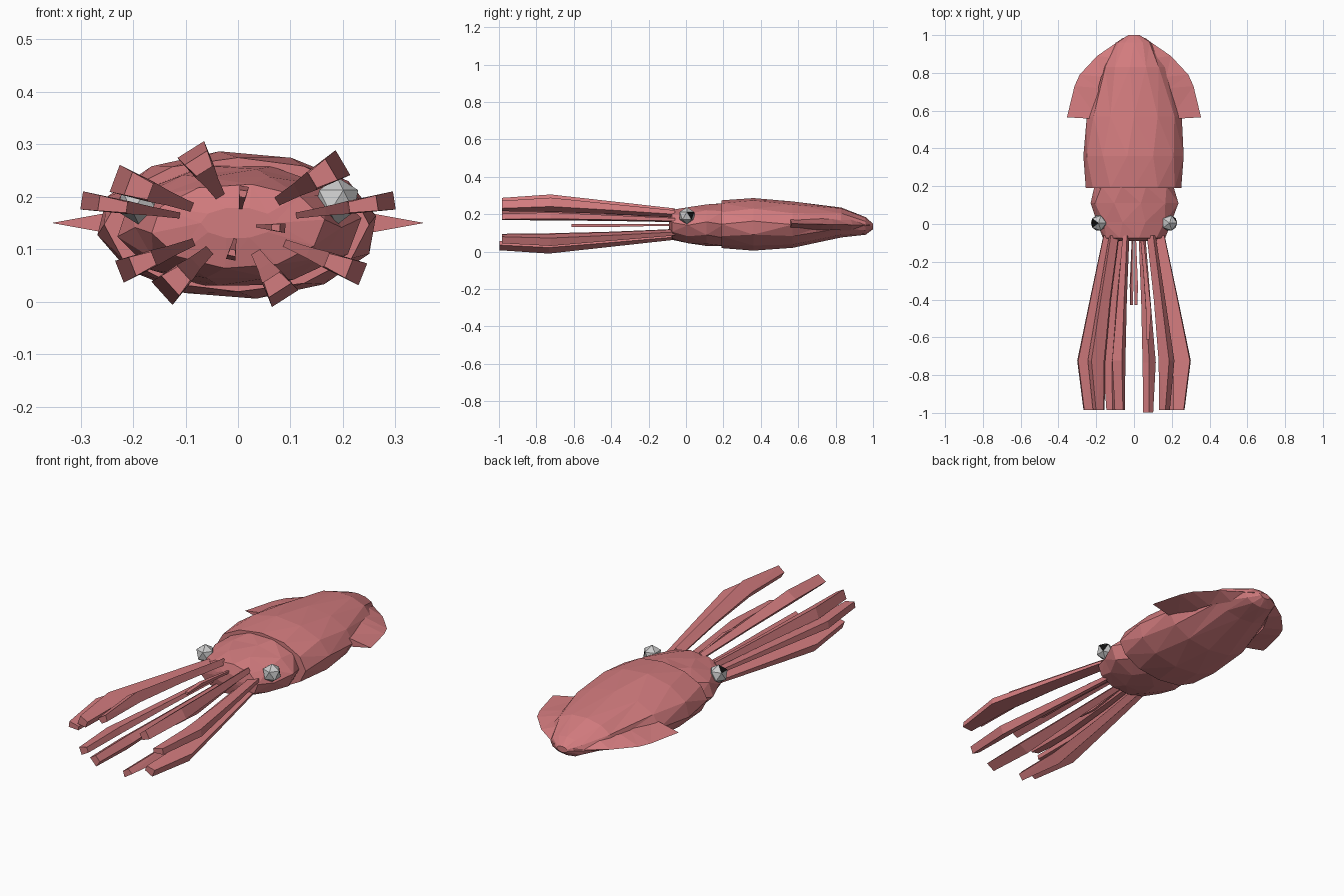
import bpy, bmesh, math, random
from mathutils import Vector

if "Cube" in bpy.data.objects:
    bpy.data.objects.remove(bpy.data.objects["Cube"])

random.seed(4)


def material(name, rgb):
    m = bpy.data.materials.new(name)
    m.diffuse_color = (*rgb, 1)
    m.use_nodes = True
    m.node_tree.nodes["Principled BSDF"].inputs["Base Color"].default_value = m.diffuse_color
    return m


skin = material("skin", (0.65, 0.20, 0.21))
pale = material("eye_grey", (0.6, 0.62, 0.62))
black = material("pupil_black", (0.005, 0.005, 0.005))


def finish(name, bm, mats):
    bmesh.ops.recalc_face_normals(bm, faces=bm.faces)
    mesh = bpy.data.meshes.new(name)
    bm.to_mesh(mesh)
    bm.free()
    for m in mats:
        mesh.materials.append(m)
    ob = bpy.data.objects.new(name, mesh)
    bpy.context.collection.objects.link(ob)
    return ob


def loft(name, rings, triangulate=True):
    """Skin a closed, capped surface over equal-sized rings of points."""
    bm = bmesh.new()
    loops = [[bm.verts.new(p) for p in ring] for ring in rings]
    n = len(loops[0])
    for a, b in zip(loops, loops[1:]):
        for i in range(n):
            j = (i + 1) % n
            bm.faces.new((a[i], a[j], b[j], b[i]))
    bm.faces.new(loops[0])
    bm.faces.new(loops[-1])
    if triangulate:
        bmesh.ops.triangulate(bm, faces=[f for f in bm.faces if len(f.verts) == 4])
    return finish(name, bm, [skin])


def oval_rings(stations, sides, jitter):
    """Stations are (y, half width, bottom z, top z)."""
    rings = []
    for k, (y, w, z0, z1) in enumerate(stations):
        ring = []
        for i in range(sides):
            a = math.tau * (i + 0.25 * (k % 2)) / sides
            s = 1 + random.uniform(-jitter, jitter)
            ring.append((w * s * math.cos(a), y,
                         (z0 + z1) / 2 + (z1 - z0) / 2 * s * math.sin(a)))
        rings.append(ring)
    return rings


# Mantle
loft("mantle", oval_rings([
    (0.19, 0.252, 0.018, 0.276), (0.36, 0.268, 0.005, 0.286),
    (0.57, 0.25, 0.022, 0.268), (0.83, 0.165, 0.075, 0.236),
    (0.96, 0.095, 0.09, 0.185), (1.0, 0.03, 0.12, 0.15)], 12, 0.015))

# Head
loft("head", oval_rings([
    (-0.09, 0.07, 0.12, 0.18), (-0.075, 0.165, 0.062, 0.225),
    (0.01, 0.198, 0.04, 0.243), (0.11, 0.235, 0.028, 0.255),
    (0.2, 0.21, 0.025, 0.265)], 10, 0.015))

# Fins, as wedges that thin out to the edge
edge = [(0.565, 0.355), (0.73, 0.315), (0.79, 0.288),
        (0.89, 0.195), (0.955, 0.10), (0.985, 0.06)]
for side, label in ((-1, "left"), (1, "right")):
    rings = []
    for y, x in edge:
        xi, t = min(0.19, 0.6 * x), 0.03 if y < 0.9 else 0.018
        z = 0.15 - 0.02 * (y - 0.565)
        rings.append([(side * xi, y - 0.01, z + t), (side * x, y, z),
                      (side * xi, y - 0.01, z - t)])
    loft(label + "_fin", rings)

# Eyes, with a pupil facet facing out, back and up
for side, label in ((-1, "left"), (1, "right")):
    bm = bmesh.new()
    bmesh.ops.create_icosphere(bm, subdivisions=1, radius=0.046)
    look = Vector((side * 0.72, 0.35, 0.45))
    bm.normal_update()
    max(bm.faces, key=lambda f: f.normal.dot(look)).material_index = 1
    bmesh.ops.translate(bm, verts=bm.verts, vec=(side * 0.188, 0.005, 0.192))
    finish(label + "_eye", bm, [pale, black])

# Arms: flat-sided straps that flare outward, widest at 70 percent length
CENTRE = Vector((0, 0, 0.147))


def arm(name, x, z, width, length=1.0):
    d = Vector((x, 0, z)) - CENTRE
    t = Vector((-d.z, 0, d.x)).normalized()
    rings = []
    # (y, outer reach, inner reach, width factor)
    for y, outer, inner, w in ((-0.06, 0.54, 0.36, 0.45), (-0.4, 0.78, 0.56, 0.7),
                               (-0.72, 1.0, 0.7, 1.0), (-0.98, 0.89, 0.71, 0.85)):
        yy = -0.06 + (y + 0.06) * length
        h = t * width * w / 2
        ring = [CENTRE + d * outer + h, CENTRE + d * outer - h,
                CENTRE + d * inner - h * 0.7, CENTRE + d * inner + h * 0.7]
        rings.append([(p.x, yy, p.z) for p in ring])
    loft(name, rings)


tips = [(-0.09, 0.290, 0.06), (-0.235, 0.235, 0.055), (-0.298, 0.193, 0.035),
        (0.298, 0.193, 0.035), (0.20, 0.265, 0.055), (0.238, 0.052, 0.045),
        (0.09, 0.006, 0.06), (-0.145, 0.016, 0.06), (-0.226, 0.057, 0.045)]
for i, (x, z, w) in enumerate(tips):
    arm(f"arm_{i + 1}", x, z, w, 1.02 if i == 6 else 1.005)

# Short inner feelers
for i, (x, z, length) in enumerate([(0.012, 0.22, 0.4), (-0.014, 0.08, 0.4),
                                    (0.09, 0.14, 0.6)]):
    arm(f"feeler_{i + 1}", x, z, 0.018, length)
